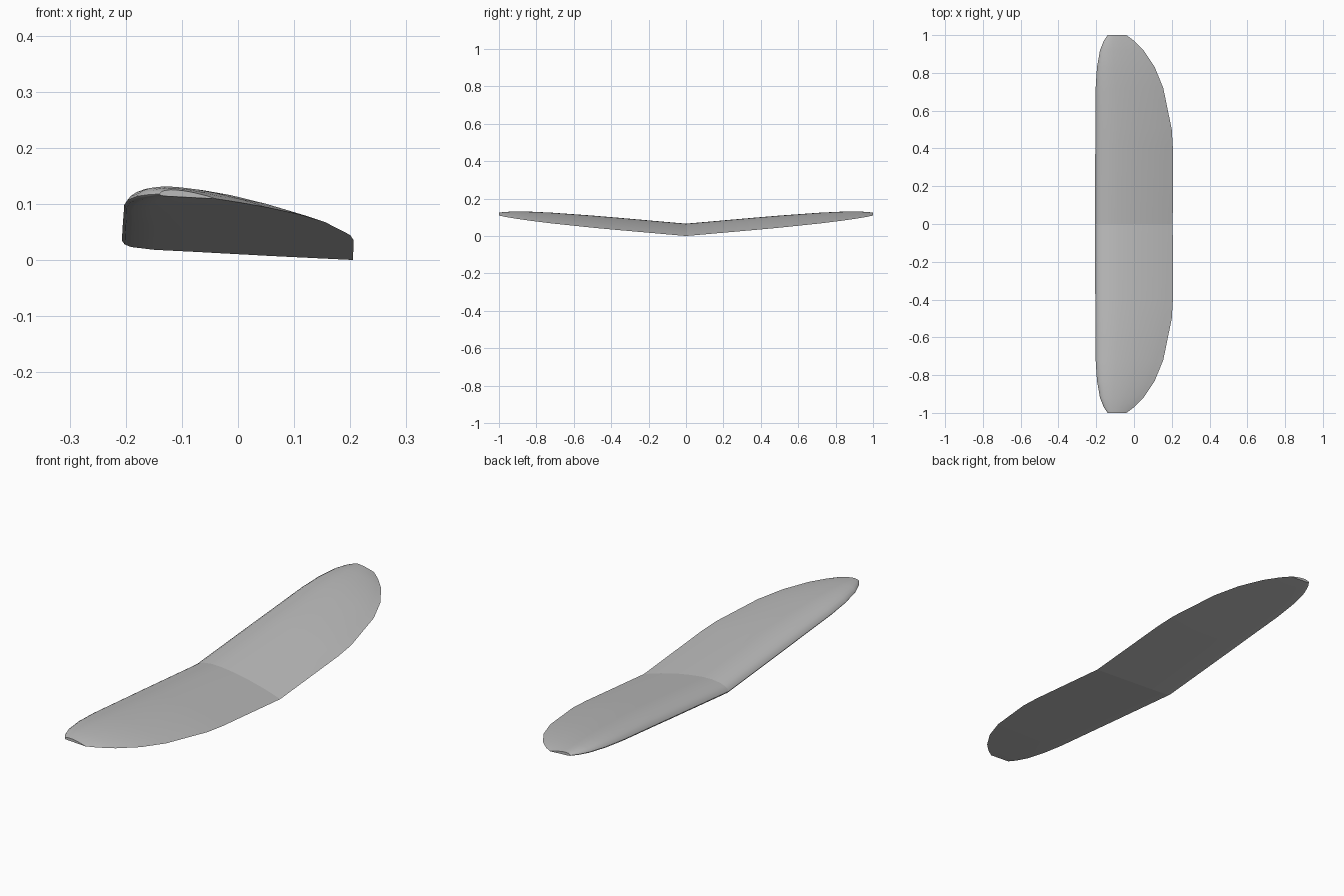
import bpy
import bmesh

# Remove the default object
cube = bpy.data.objects.get("Cube")
if cube:
    bpy.data.objects.remove(cube, do_unlink=True)

# Material
grey = bpy.data.materials.new("light grey")
grey.use_nodes = True
colour = (0.5, 0.5, 0.5, 1)
grey.diffuse_color = colour
grey.node_tree.nodes["Principled BSDF"].inputs["Base Color"].default_value = colour

# Aerofoil per unit chord, from the trailing edge over the top and back below
TOP = [(1, -.084), (.9, -.051), (.8, -.021), (.6, .028), (.45, .055), (.3, .073),
       (.2, .076), (.1, .064), (.05, .046), (.015, .023)]
BOTTOM = [(0, 0), (.012, -.017), (.04, -.028), (.14, -.04), (.3, -.048), (.65, -.067)]
SECTION = TOP + BOTTOM

# Span stations: distance from the root, leading edge x, trailing edge x
STATIONS = [(0, -.207, .205), (.4, -.205, .206), (.5, -.204, .2), (.72, -.203, .155),
            (.83, -.196, .11), (.92, -.18, .05), (.97, -.16, 0), (1, -.14, -.04)]
ROOT_HEIGHT, DIHEDRAL, INCIDENCE = .035, .088, .075


def build_panel(name, side):
    """Loft one wing panel; side is -1 for the front and 1 for the back."""
    bm = bmesh.new()
    rings = []
    for span, lead, trail in STATIONS:
        chord = trail - lead
        z = ROOT_HEIGHT + DIHEDRAL * span - INCIDENCE * (lead - STATIONS[0][1])
        rings.append([bm.verts.new((lead + u * chord, side * span, z + v * chord))
                      for u, v in SECTION])
    count = len(SECTION)
    for inner, outer in zip(rings, rings[1:]):
        for i in range(count):
            j = (i + 1) % count
            bm.faces.new((inner[i], inner[j], outer[j], outer[i]))
    # Tip cap, and a temporary root cap so that the normals face outward
    bm.faces.new(rings[-1])
    root = bm.faces.new(rings[0])
    bmesh.ops.recalc_face_normals(bm, faces=bm.faces)
    bmesh.ops.delete(bm, geom=[root], context='FACES_ONLY')

    mesh = bpy.data.meshes.new(name)
    bm.to_mesh(mesh)
    bm.free()
    mesh.materials.append(grey)
    panel = bpy.data.objects.new(name, mesh)
    bpy.context.collection.objects.link(panel)
    bpy.ops.object.select_all(action='DESELECT')
    panel.select_set(True)
    bpy.context.view_layer.objects.active = panel
    bpy.ops.object.shade_smooth_by_angle(angle=.6)


build_panel("front_wing_panel", -1)
build_panel("back_wing_panel", 1)
